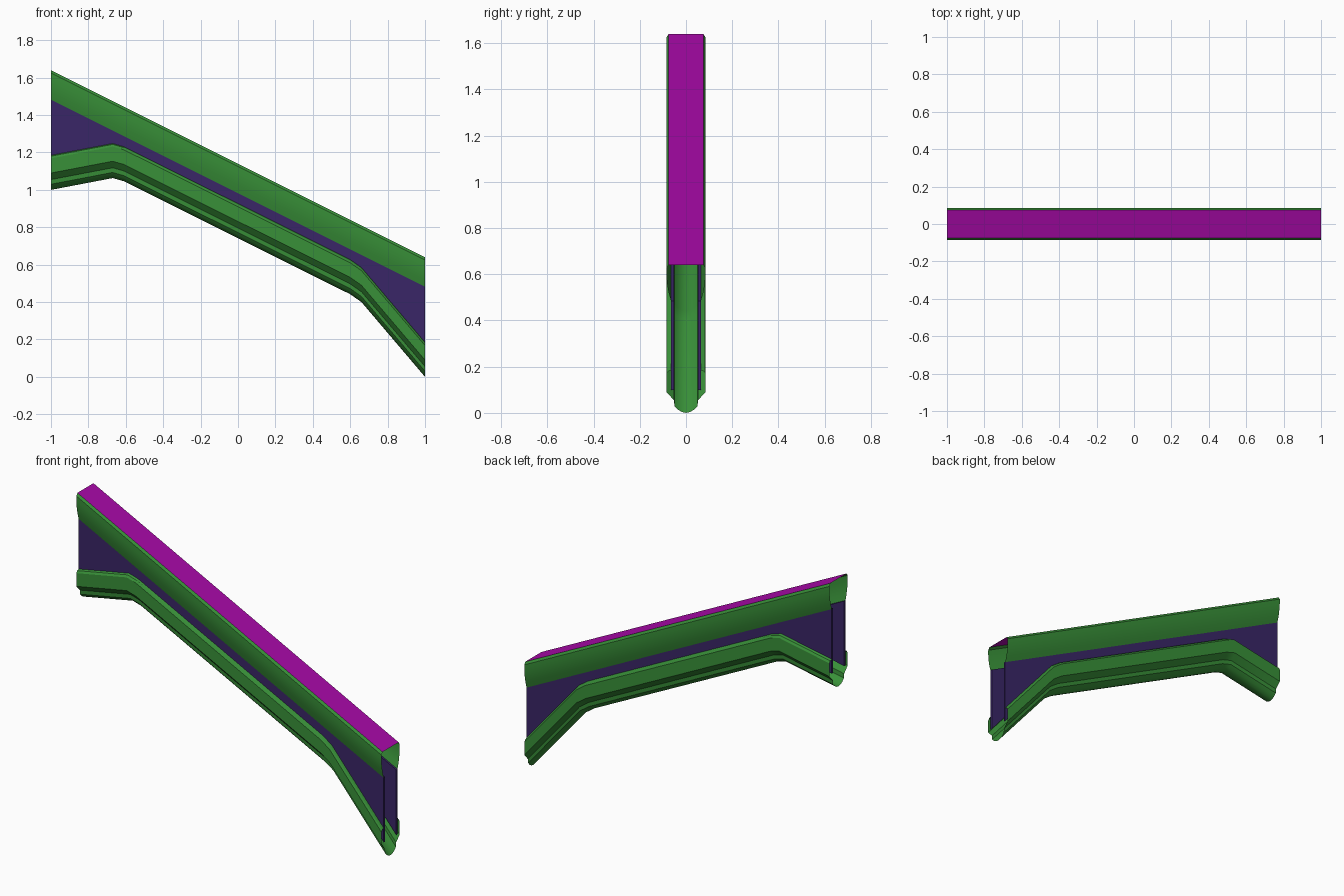
import bpy
import bmesh

cube = bpy.data.objects.get("Cube")
if cube:
    bpy.data.objects.remove(cube)


def material(name, rgb):
    m = bpy.data.materials.new(name)
    m.use_nodes = True
    m.diffuse_color = (*rgb, 1)
    m.node_tree.nodes["Principled BSDF"].inputs["Base Color"].default_value = (*rgb, 1)
    return m


green = material("green trim", (0.04, 0.28, 0.04))
magenta = material("magenta top", (0.4, 0.003, 0.4))
purple = material("dark purple panel", (0.042, 0.019, 0.135))

# Lines followed by the sloped top and by the bent lower edge (x, z)
top_path = [(-1, 1.64), (1, 0.64)]
low_path = [(-1, 1.0), (-0.67, 1.063), (-0.61, 1.046),
            (0.6, 0.442), (0.66, 0.4), (1, 0)]


def top_height(x):
    return 1.14 - x / 2


def mirrored(half):
    """Complete a half section, listed from the +y end to the centre."""
    return half + [(-y, z) for y, z in reversed(half) if y > 0]


def build(name, rows, mat, closed=False):
    """Skin a list of cross-section rows into one object."""
    bm = bmesh.new()
    grid = [[bm.verts.new(p) for p in row] for row in rows]
    n = len(grid[0])
    for a, b in zip(grid, grid[1:]):
        for i in range(n if closed else n - 1):
            j = (i + 1) % n
            bm.faces.new((a[i], a[j], b[j], b[i]))
    if closed:
        bm.faces.new(grid[0])
        bm.faces.new(grid[-1])
    bmesh.ops.recalc_face_normals(bm, faces=bm.faces)
    mesh = bpy.data.meshes.new(name)
    bm.to_mesh(mesh)
    bm.free()
    mesh.materials.append(mat)
    obj = bpy.data.objects.new(name, mesh)
    bpy.context.collection.objects.link(obj)
    bpy.ops.object.select_all(action='DESELECT')
    obj.select_set(True)
    bpy.context.view_layer.objects.active = obj
    bpy.ops.object.shade_smooth_by_angle(angle=0.5)
    return obj


def sweep(name, path, section, mat):
    return build(name, [[(x, y, z + dz) for y, dz in section] for x, z in path], mat)


# Top rail: hollow channel with a magenta upper face
rail = sweep("top_rail", top_path, mirrored([
    (0.062, -0.165), (0.075, -0.12), (0.082, -0.08), (0.085, -0.045),
    (0.085, -0.015), (0.075, 0)]), green)
rail.data.materials.append(magenta)
for face in rail.data.polygons:
    if abs(face.normal.z) > 0.85 and abs(face.center.y) < 0.01:
        face.material_index = 1

# Lower moulding: hollow stepped trough with a rounded underside
sweep("lower_moulding", low_path, mirrored([
    (0.064, 0.185), (0.077, 0.18), (0.085, 0.168), (0.085, 0.09),
    (0.052, 0.055), (0.05, 0.03), (0.035, 0.014), (0.018, 0.004), (0, 0)]), green)

# Recessed side panels between rail and moulding
for side, label in ((-1, "front"), (1, "back")):
    rows = []
    for x, z in low_path:
        low, high = z + 0.1, top_height(x) - 0.155
        rows.append([(x, side * 0.053, low), (x, side * 0.064, low),
                     (x, side * 0.064, high), (x, side * 0.053, high)])
    build(label + "_panel", rows, purple, closed=True)
